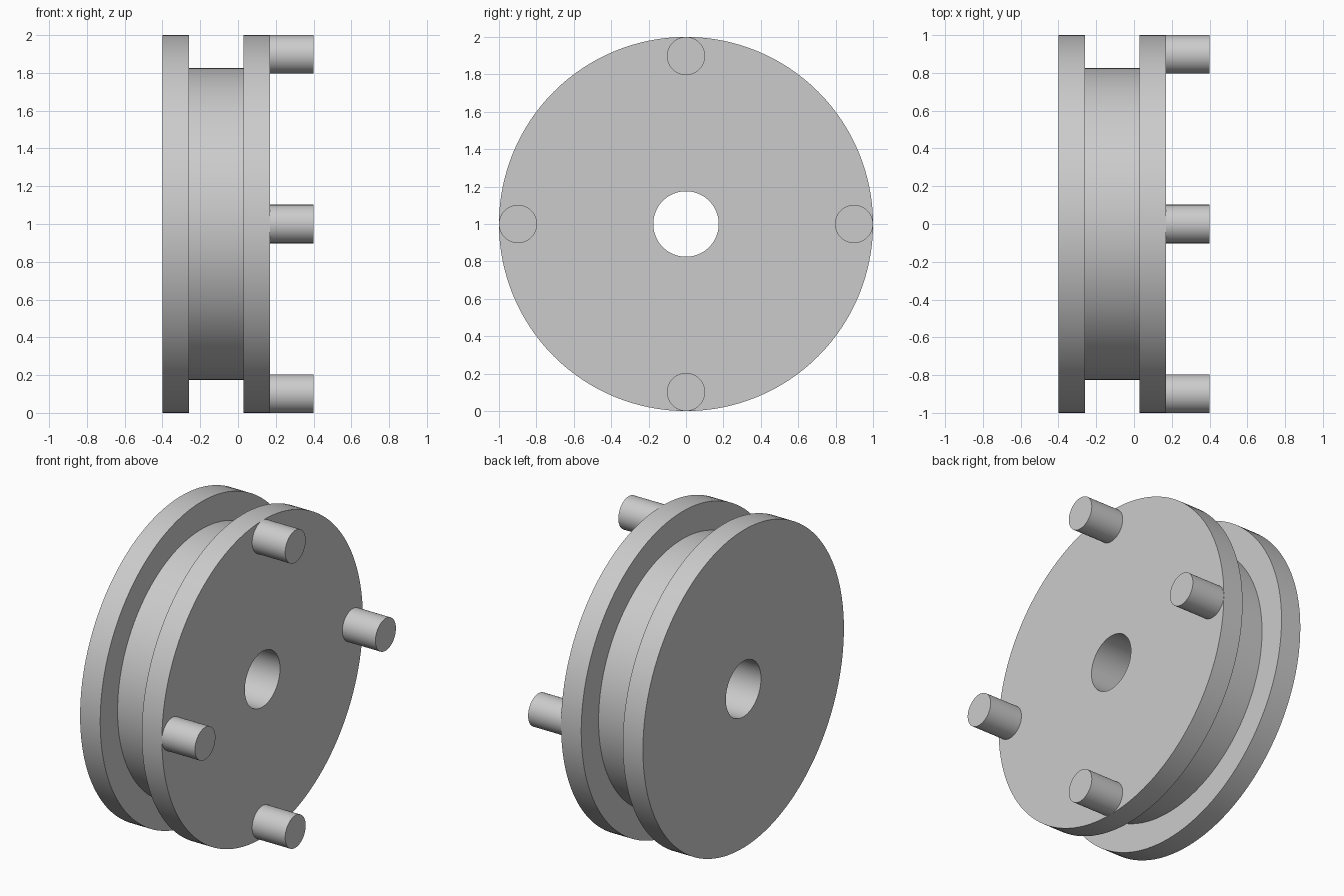
import bpy, bmesh, math
from mathutils import Matrix, Vector

cube = bpy.data.objects.get("Cube")
if cube:
    bpy.data.objects.remove(cube, do_unlink=True)

CENTRE = Vector((0, 0, 1))
SEGMENTS = 128

grey = bpy.data.materials.new("plain grey")
grey.use_nodes = True
colour = (0.6, 0.6, 0.6, 1)
grey.diffuse_color = colour
grey.node_tree.nodes["Principled BSDF"].inputs["Base Color"].default_value = colour


def finish(name, bm):
    bmesh.ops.recalc_face_normals(bm, faces=bm.faces)
    mesh = bpy.data.meshes.new(name)
    bm.to_mesh(mesh)
    bm.free()
    mesh.materials.append(grey)
    obj = bpy.data.objects.new(name, mesh)
    bpy.context.collection.objects.link(obj)
    bpy.ops.object.select_all(action='DESELECT')
    obj.select_set(True)
    bpy.context.view_layer.objects.active = obj
    bpy.ops.object.shade_smooth_by_angle(angle=math.radians(30))
    return obj


# Grooved wheel with a centre bore: a closed profile (x, radius) turned about x
bore, groove, rim = 0.175, 0.827, 1.0
profile = [(-0.4, bore), (-0.4, rim), (-0.26, rim), (-0.26, groove),
           (0.03, groove), (0.03, rim), (0.17, rim), (0.17, bore)]
bm = bmesh.new()
verts = [bm.verts.new(CENTRE + Vector((x, 0, r))) for x, r in profile]
edges = [bm.edges.new((v, verts[i - 1])) for i, v in enumerate(verts)]
bmesh.ops.spin(bm, geom=verts + edges, cent=CENTRE, axis=(1, 0, 0),
               angle=math.tau, steps=SEGMENTS, use_merge=True)
bmesh.ops.remove_doubles(bm, verts=bm.verts, dist=0.0001)
finish("grooved_wheel", bm)

# Four pins on the right-hand face, touching the rim
pin_radius, pin_start, pin_end = 0.102, 0.16, 0.4
for i, place in enumerate(("top", "back", "bottom", "front")):
    turn = Matrix.Rotation(-i * math.pi / 2, 4, 'X')
    offset = turn @ Vector((0, 0, rim - pin_radius))
    middle = CENTRE + offset + Vector(((pin_start + pin_end) / 2, 0, 0))
    bm = bmesh.new()
    bmesh.ops.create_cone(bm, cap_ends=True, segments=48, radius1=pin_radius,
                          radius2=pin_radius, depth=pin_end - pin_start,
                          matrix=Matrix.Translation(middle) @ Matrix.Rotation(math.pi / 2, 4, 'Y'))
    finish(place + "_pin", bm)
